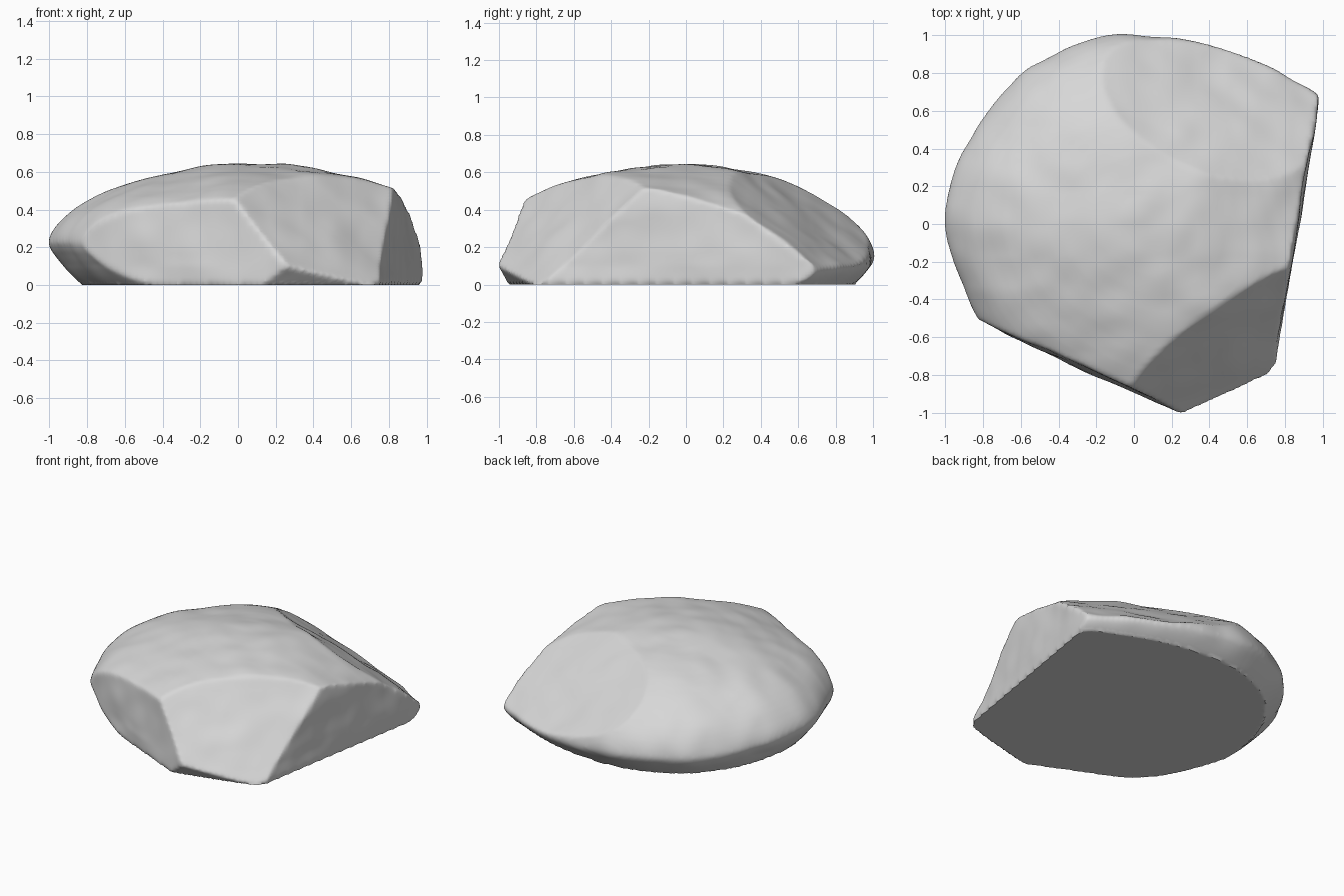
import bpy, bmesh, math
from mathutils import Vector, noise
from mathutils.geometry import interpolate_bezier

cube = bpy.data.objects.get("Cube")
if cube:
    bpy.data.objects.remove(cube, do_unlink=True)

# Widest outline of the boulder before its faces are split off: x, y, rim height
OUTLINE = [Vector(p) for p in (
    (-1, -.05, .22), (-.97, .2, .21), (-.9, .4, .19), (-.78, .6, .17),
    (-.55, .83, .15), (-.2, .99, .15), (.15, .99, .12), (.5, .92, .1),
    (.8, .79, .08), (1, .67, .07), (1.07, .45, .1), (1.15, .1, .15),
    (1.25, -.4, .2), (1, -.92, .14), (.4, -1.18, .16), (0, -1.12, .2),
    (-.5, -.85, .2), (-.77, -.6, .21), (-.91, -.34, .22))]
APEX = Vector((.05, .04, .645))

# Split faces: point on the plane, outward normal
SPLITS = [
    ((.83, -.25, .2), (.986, -.164, .02)),     # right-hand wall
    ((0, -.88, .3), (-.41, -.91, .05)),        # long front wall
    ((0, -.87, .43), (.44, -.65, .615)),       # sloping front corner
    ((.22, -.93, 0), (.185, -.74, -.65)),      # undercut below that corner
    ((.74, -.76, 0), (.85, -.52, -.1)),        # blunted tip of that corner
    ((.98, .67, .12), (.266, .54, .797)),      # sloping back corner
]


def smooth_loop(points, steps):
    """Sample a smooth closed curve through the points."""
    out, n = [], len(points)
    for i in range(n):
        a, b, c, d = (points[(i + k) % n] for k in (-1, 0, 1, 2))
        out += interpolate_bezier(b, b + (c - a) / 6, c - (d - b) / 6, c, steps + 1)[:-1]
    return out


def dome_ring(rim, t):
    """Ring on the domed top at fraction t of the way out from the apex."""
    ring = []
    for p in rim:
        q = APEX.lerp(p, t)
        q.z = p.z + (APEX.z - p.z) * max(0, 1 - t ** 1.85) ** .56
        ring.append(q)
    return ring


def under_ring(rim, f):
    """Ring on the undercut side at fraction f of the way down to the ground."""
    ring = []
    for p in rim:
        s = 1 - .8 * p.z * f ** 1.4
        ring.append(Vector((p.x * s, p.y * s, p.z * (1 - f))))
    return ring


# Rough body: domed top, undercut sides, flat base
bm = bmesh.new()
rim = smooth_loop(OUTLINE, 6)
levels = [dome_ring(rim, math.sin(math.pi / 2 * k / 18)) for k in range(1, 19)]
levels += [under_ring(rim, k / 5) for k in range(1, 6)]
rings = [[bm.verts.new(p) for p in level] for level in levels]
top = bm.verts.new(APEX)
n = len(rim)
for i in range(n):
    j = (i + 1) % n
    bm.faces.new((top, rings[0][i], rings[0][j]))
    for a, b in zip(rings, rings[1:]):
        bm.faces.new((a[i], b[i], b[j], a[j]))
bm.faces.new(rings[-1])

# Slice the split faces and close each cut
for point, normal in SPLITS:
    cut = bmesh.ops.bisect_plane(bm, geom=bm.verts[:] + bm.edges[:] + bm.faces[:],
                                 plane_co=point, plane_no=normal, clear_outer=True)
    edges = [e for e in cut["geom_cut"] if isinstance(e, bmesh.types.BMEdge)]
    bmesh.ops.holes_fill(bm, edges=edges, sides=0)
bmesh.ops.triangulate(bm, faces=[f for f in bm.faces if len(f.verts) > 4])
bmesh.ops.recalc_face_normals(bm, faces=bm.faces[:])

mesh = bpy.data.meshes.new("boulder")
bm.to_mesh(mesh)
bm.free()
boulder = bpy.data.objects.new("boulder", mesh)
bpy.context.collection.objects.link(boulder)
bpy.context.view_layer.objects.active = boulder
boulder.select_set(True)

# Even out the surface and wear the edges
remesh = boulder.modifiers.new("even_surface", 'REMESH')
remesh.mode = 'VOXEL'
remesh.voxel_size = .016
worn = boulder.modifiers.new("worn_edges", 'SMOOTH')
worn.factor = .5
worn.iterations = 5
for name in ("even_surface", "worn_edges"):
    bpy.ops.object.modifier_apply(modifier=name)

# Gentle weathering, keeping the base flat
mesh = boulder.data
normals = [v.normal.copy() for v in mesh.vertices]
for v, normal in zip(mesh.vertices, normals):
    if v.co.z > .008:
        swell = noise.noise(v.co * 2.6) * .014 + noise.noise(v.co * 6) * .008
        v.co += normal * swell * min(1, v.co.z / .1)
    else:
        v.co.z = 0

# Stone colour
stone = bpy.data.materials.new("pale_grey_stone")
stone.use_nodes = True
colour = (.68, .68, .68, 1)
stone.diffuse_color = colour
stone.node_tree.nodes["Principled BSDF"].inputs["Base Color"].default_value = colour
mesh.materials.clear()
mesh.materials.append(stone)
for poly in mesh.polygons:
    poly.material_index = 0
bpy.ops.object.shade_smooth_by_angle(angle=math.radians(40))
